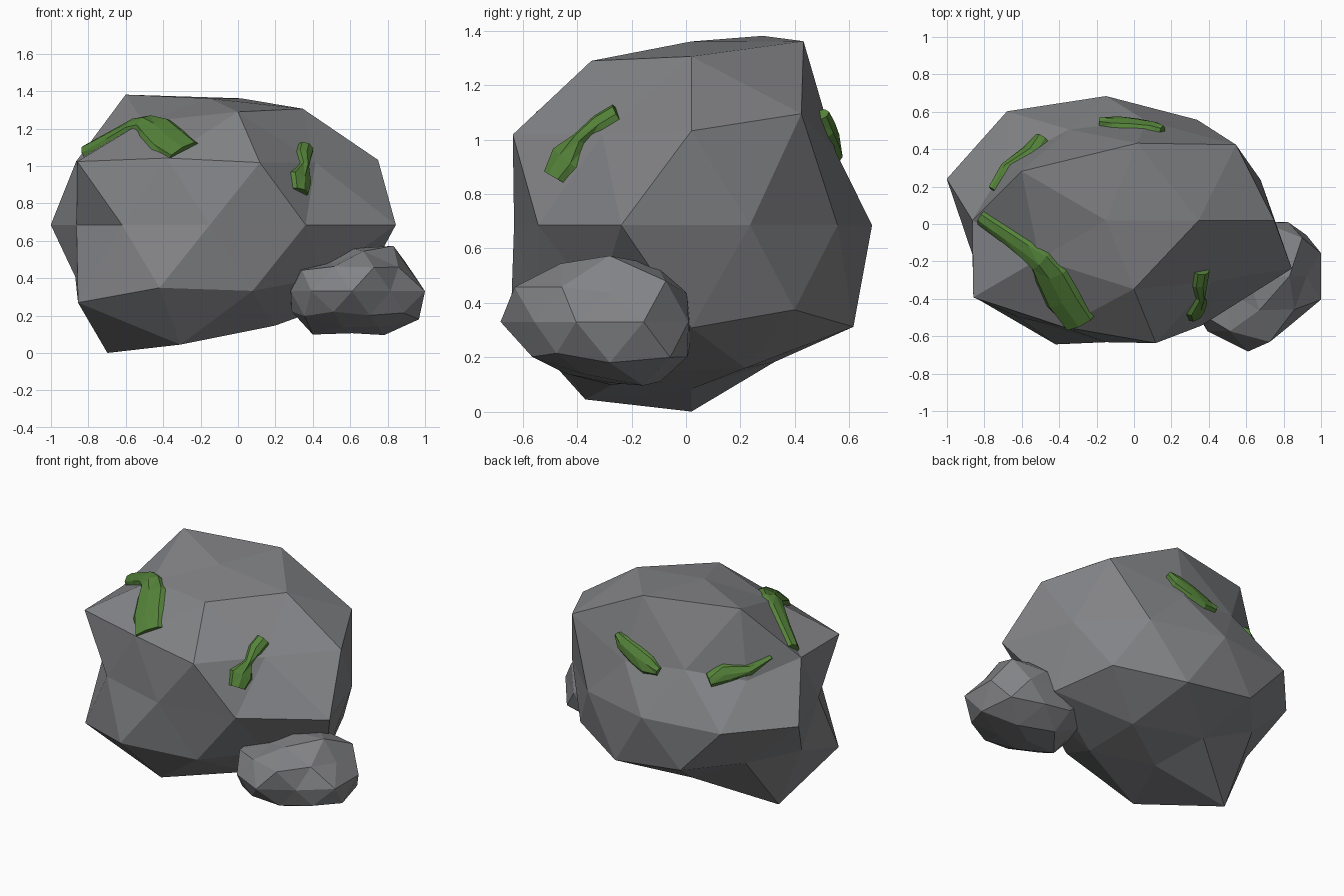
import bpy, bmesh, math
from mathutils import Vector
from mathutils.bvhtree import BVHTree

if "Cube" in bpy.data.objects:
    bpy.data.objects.remove(bpy.data.objects["Cube"])


def material(name, rgb):
    mat = bpy.data.materials.new(name)
    mat.diffuse_color = (*rgb, 1)
    mat.use_nodes = True
    mat.node_tree.nodes["Principled BSDF"].inputs["Base Color"].default_value = mat.diffuse_color
    return mat


stone = material("stone_grey", (0.225, 0.228, 0.24))
green = material("moss_green", (0.09, 0.225, 0.042))


def finish(name, bm, mat):
    bmesh.ops.recalc_face_normals(bm, faces=bm.faces)
    me = bpy.data.meshes.new(name)
    bm.to_mesh(me)
    bm.free()
    me.materials.append(mat)
    bpy.context.collection.objects.link(bpy.data.objects.new(name, me))


def rock(name, centre, scale, radii):
    """Icosphere with one radius per vertex, ordered top to bottom, then by angle."""
    bm = bmesh.new()
    bmesh.ops.create_icosphere(bm, subdivisions=2, radius=1)

    def order(v):
        angle = 0 if abs(v.co.z) > 0.99 else round(math.degrees(math.atan2(v.co.y, v.co.x))) % 360
        return (-round(v.co.z, 2), angle)

    for v, r in zip(sorted(bm.verts, key=order), radii):
        n = v.co.normalized()
        v.co = Vector(centre) + Vector([a * s * r for a, s in zip(n, scale)])
    bmesh.ops.recalc_face_normals(bm, faces=bm.faces)
    tree = BVHTree.FromBMesh(bm)
    finish(name, bm, stone)
    return tree


# Main boulder
surface = rock("large_rock", (-0.15, 0.02, 0.685), (1, 0.8, 0.772), [
    0.875,
    0.945, 1.03, 1.06, 0.84, 0.92,
    1.01, 0.75, 0.84, 0.88, 0.82,
    1.005, 0.78, 0.73, 0.98, 0.965,
    0.87, 0.83, 0.83, 0.90, 0.895, 0.75, 0.80, 0.815, 0.87, 1.045,
    0.90, 0.89, 0.805, 0.975, 0.82,
    0.93, 0.92, 0.75, 1.025, 0.87,
    0.80, 0.765, 1.043, 0.975, 0.82,
    0.78])

# Small stone at the front right
rock("small_rock", (0.61, -0.28, 0.33), (1, 0.98, 0.68), [
    0.335,
    0.42, 0.36, 0.36, 0.26, 0.37,
    0.42, 0.34, 0.34, 0.37, 0.36,
    0.35, 0.34, 0.34, 0.37, 0.42,
    0.41, 0.365, 0.30, 0.35, 0.35, 0.345, 0.37, 0.41, 0.35, 0.41,
    0.43, 0.35, 0.36, 0.36, 0.38,
    0.42, 0.36, 0.36, 0.37, 0.36,
    0.405, 0.38, 0.40, 0.33, 0.33,
    0.33])


def moss(name, spine):
    """Thin raised strip lying on the boulder; spine points are (x, y, z, half width)."""
    bm = bmesh.new()
    hits = [surface.find_nearest(Vector(p[:3])) for p in spine]
    rings = []
    for i, (loc, normal, _, _) in enumerate(hits):
        along = hits[min(i + 1, len(hits) - 1)][0] - hits[max(i - 1, 0)][0]
        side = along.cross(normal).normalized()
        ring = []
        for k, h in ((-1, -0.015), (-0.7, 0.022), (0, 0.035), (0.7, 0.022), (1, -0.015)):
            p, n, _, _ = surface.find_nearest(loc + side * k * spine[i][3])
            ring.append(bm.verts.new(p + (n + normal).normalized() * h))
        rings.append(ring)
    for a, b in zip(rings, rings[1:]):
        for j in range(5):
            k = (j + 1) % 5
            bm.faces.new((a[j], a[k], b[k], b[j]))
    bm.faces.new(rings[0])
    bm.faces.new(rings[-1][::-1])
    bmesh.ops.triangulate(bm, faces=bm.faces)
    finish(name, bm, green)


# Moss patches
moss("moss_front_left", [(-0.80, 0.04, 1.06, 0.05), (-0.67, -0.06, 1.14, 0.06),
                         (-0.56, -0.14, 1.20, 0.07), (-0.50, -0.20, 1.23, 0.08),
                         (-0.44, -0.27, 1.19, 0.11), (-0.37, -0.40, 1.12, 0.12),
                         (-0.29, -0.51, 1.06, 0.11)])
moss("moss_front_right", [(0.35, -0.24, 1.08, 0.05), (0.34, -0.31, 1.04, 0.05),
                          (0.33, -0.37, 0.99, 0.03), (0.33, -0.44, 0.93, 0.085),
                          (0.35, -0.50, 0.87, 0.06)])
moss("moss_back_left", [(-0.75, 0.18, 1.06, 0.012), (-0.68, 0.30, 1.00, 0.04),
                        (-0.57, 0.40, 0.98, 0.07), (-0.49, 0.46, 0.94, 0.05)])
moss("moss_back", [(0.15, 0.49, 1.09, 0.025), (0.10, 0.50, 1.05, 0.06),
                   (0.00, 0.53, 1.01, 0.07), (-0.10, 0.54, 0.97, 0.07),
                   (-0.18, 0.53, 0.94, 0.03)])
